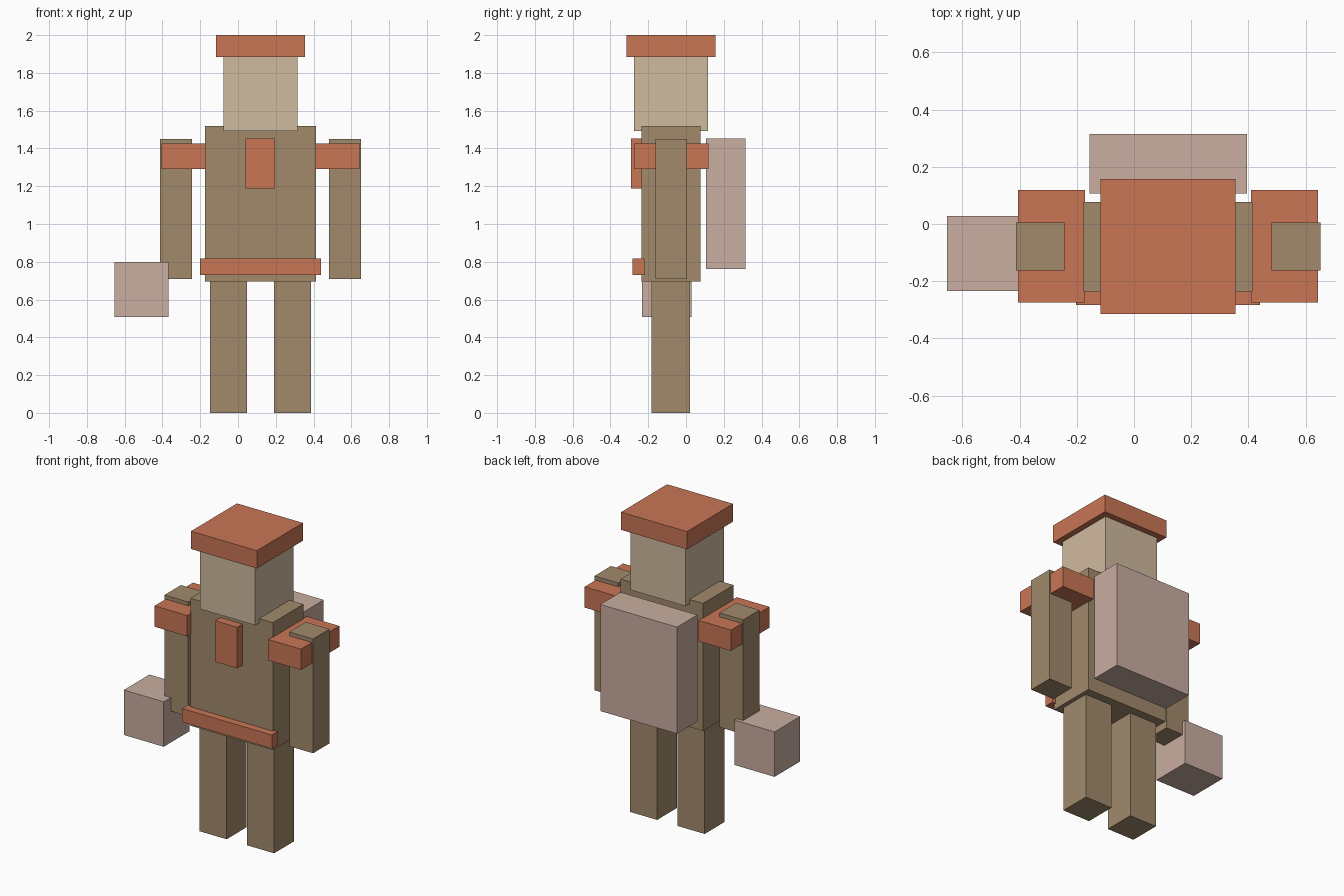
import bpy
import bmesh
from mathutils import Matrix, Vector

if "Cube" in bpy.data.objects:
    bpy.data.objects.remove(bpy.data.objects["Cube"])

CX = 0.119  # the figure's own mirror plane; the hand box shifts it off x = 0


def material(name, rgb):
    m = bpy.data.materials.new(name)
    linear = [(c / 255) ** 2.2 for c in rgb]
    m.diffuse_color = (*linear, 1)
    m.use_nodes = True
    m.node_tree.nodes["Principled BSDF"].inputs["Base Color"].default_value = m.diffuse_color
    return m


CLOTH = material("brown_cloth", (160, 137, 107))
TRIM = material("orange_trim", (200, 117, 86))
SKIN = material("tan_skin", (207, 185, 157))
PACK = material("pink_pack", (200, 172, 160))


def box(name, x, y, z, mat):
    """Flat-sided box from (min, max) ranges."""
    lo, hi = (Vector(p) for p in zip(x, y, z))
    bm = bmesh.new()
    bmesh.ops.create_cube(bm, size=1, matrix=Matrix.Diagonal((*(hi - lo), 1)))
    mesh = bpy.data.meshes.new(name)
    bm.to_mesh(mesh)
    bm.free()
    mesh.materials.append(mat)
    obj = bpy.data.objects.new(name, mesh)
    obj.location = (lo + hi) / 2
    bpy.context.collection.objects.link(obj)


def centred(name, half, y, z, mat):
    box(name, (CX - half, CX + half), y, z, mat)


def pair(name, inner, outer, y, z, mat):
    box(name + "_left", (CX + inner, CX + outer), y, z, mat)
    box(name + "_right", (CX - outer, CX - inner), y, z, mat)


# Body
centred("torso", 0.295, (-0.235, 0.077), (0.695, 1.52), CLOTH)
pair("leg", 0.072, 0.268, (-0.183, 0.022), (0, 0.695), CLOTH)
pair("arm", 0.362, 0.532, (-0.162, 0.006), (0.71, 1.45), CLOTH)

# Head and hat
centred("head", 0.197, (-0.275, 0.117), (1.492, 1.888), SKIN)
centred("hat", 0.236, (-0.314, 0.157), (1.885, 2.0), TRIM)

# Trim
pair("shoulder_pad", 0.290, 0.524, (-0.275, 0.118), (1.29, 1.425), TRIM)
centred("chest_badge", 0.078, (-0.29, -0.225), (1.187, 1.453), TRIM)
centred("belt", 0.321, (-0.283, -0.221), (0.73, 0.818), TRIM)

# Carried items
centred("backpack", 0.275, (0.107, 0.314), (0.762, 1.452), PACK)
box("hand_box", (-0.654, -0.368), (-0.234, 0.028), (0.507, 0.798), PACK)
